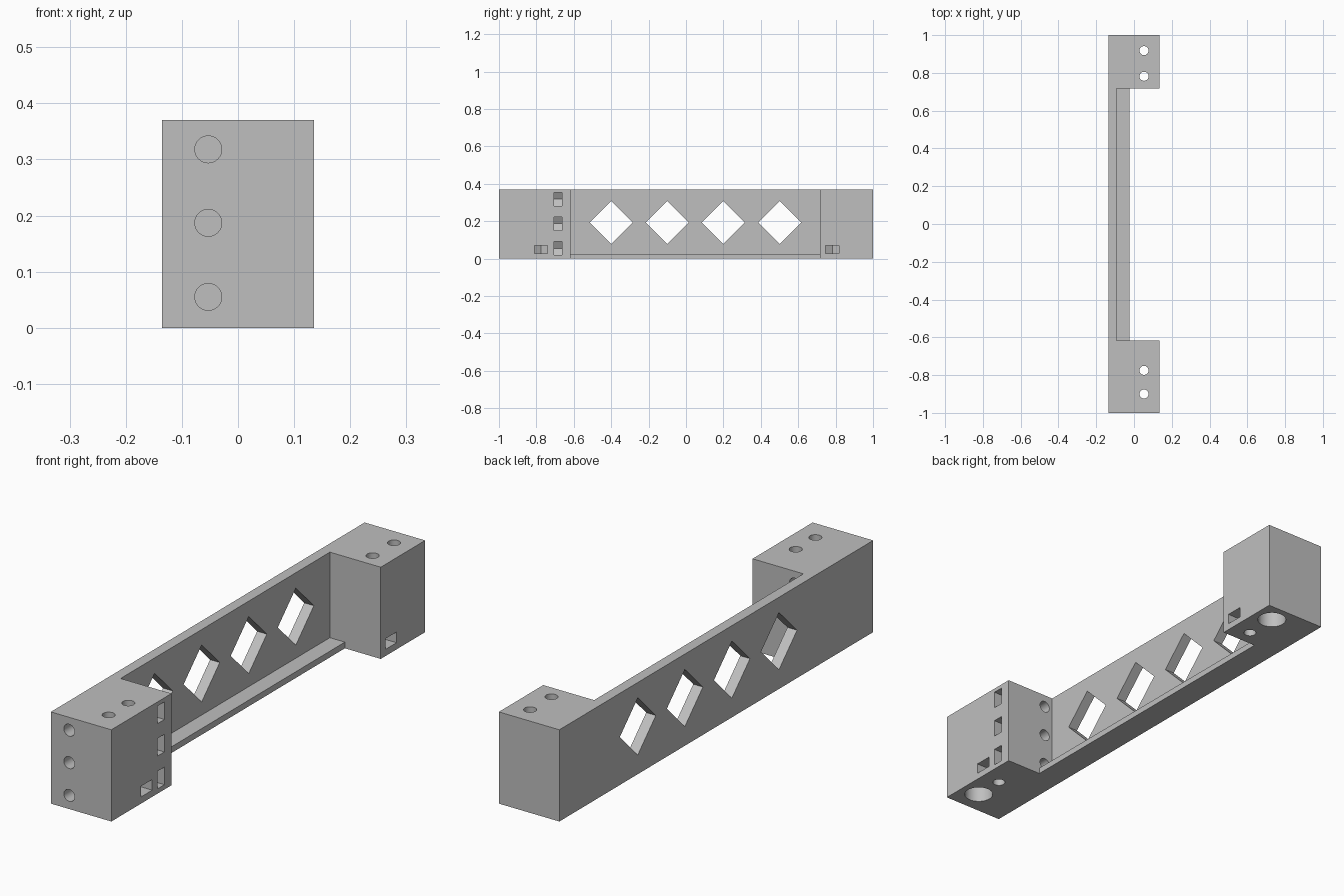
import bpy
import bmesh
from math import cos, sin, pi
from mathutils import Vector

default = bpy.data.objects.get("Cube")
if default:
    bpy.data.objects.remove(default, do_unlink=True)

HEIGHT, HALF_W = 0.37, 0.135
GAP = (-0.617, 0.717)      # open span between the two end blocks
FAR = 0.3                  # overshoot for cutters

grey = bpy.data.materials.new("plain_grey")
grey.use_nodes = True
colour = (0.52, 0.52, 0.52, 1)
grey.diffuse_color = colour
grey.node_tree.nodes["Principled BSDF"].inputs["Base Color"].default_value = colour


def prism(name, outline, axis, lo, hi):
    """Extrude a 2D outline along an axis; outline uses the other two axes in order."""
    bm = bmesh.new()
    verts = []
    for a, b in outline:
        co = [a, b]
        co.insert(axis, lo)
        verts.append(bm.verts.new(co))
    face = bm.faces.new(verts)
    ext = bmesh.ops.extrude_face_region(bm, geom=[face])
    move = Vector((0, 0, 0))
    move[axis] = hi - lo
    bmesh.ops.translate(bm, vec=move, verts=[v for v in ext["geom"] if isinstance(v, bmesh.types.BMVert)])
    bmesh.ops.recalc_face_normals(bm, faces=bm.faces)
    mesh = bpy.data.meshes.new(name)
    bm.to_mesh(mesh)
    bm.free()
    mesh.materials.append(grey)
    obj = bpy.data.objects.new(name, mesh)
    bpy.context.collection.objects.link(obj)
    return obj


def rect(a0, a1, b0, b1):
    return [(a0, b0), (a1, b0), (a1, b1), (a0, b1)]


def ring(a, b, r, sides=32):
    return [(a + r * cos(2 * pi * i / sides), b + r * sin(2 * pi * i / sides)) for i in range(sides)]


def nut_slot(x, c):
    """Side-entry slot ending in half a hexagon around the screw axis."""
    r, h = 0.041, 0.0355
    return [(x - r, c), (x - r / 2, c - h), (FAR, c - h), (FAR, c + h), (x - r / 2, c + h)]


# Solid blank
bracket = prism("bracket", rect(-HALF_W, HALF_W, -1, 1), 2, 0, HEIGHT)

# Open span: leaves the back wall and a thin floor ledge
cutters = [
    prism("span_cutter", rect(-0.025, FAR, *GAP), 2, -FAR, 1),
    prism("ledge_cutter", rect(-0.092, FAR, *GAP), 2, 0.025, 1),
]

# Diamond windows in the wall
for y in (-0.4, -0.1, 0.2, 0.5):
    cutters.append(prism("window_cutter", ring(y, 0.193, 0.115, 4), 0, -FAR, FAR))

# Horizontal screw holes through the front block, each with a nut slot
for z in (0.055, 0.187, 0.318):
    cutters.append(prism("front_hole_cutter", ring(-0.053, z, 0.024), 1, -1.2, -0.5))
    cutters.append(prism("front_nut_cutter", nut_slot(-0.053, z), 1, -0.705, -0.662))

# Vertical holes in both blocks: nut slot on the inner, counterbore on the outer
for inner, outer in ((-0.775, -0.9), (0.782, 0.918)):
    for y in (inner, outer):
        cutters.append(prism("vertical_hole_cutter", ring(0.053, y, 0.024), 2, -FAR, 1))
    cutters.append(prism("block_nut_cutter", nut_slot(0.053, inner), 2, 0.027, 0.07))
    cutters.append(prism("counterbore_cutter", ring(0.053, outer, 0.056), 2, -FAR, 0.2))

# Apply the cuts
bpy.context.view_layer.objects.active = bracket
for cutter in cutters:
    cutter.hide_render = True
    mod = bracket.modifiers.new("cut", "BOOLEAN")
    mod.operation = "DIFFERENCE"
    mod.solver = "EXACT"
    mod.object = cutter
    bpy.ops.object.modifier_apply(modifier=mod.name)
    bpy.data.objects.remove(cutter, do_unlink=True)

# Smooth the bores, keep the edges crisp
bpy.ops.object.select_all(action="DESELECT")
bracket.select_set(True)
bpy.ops.object.shade_smooth_by_angle(angle=pi / 6)
